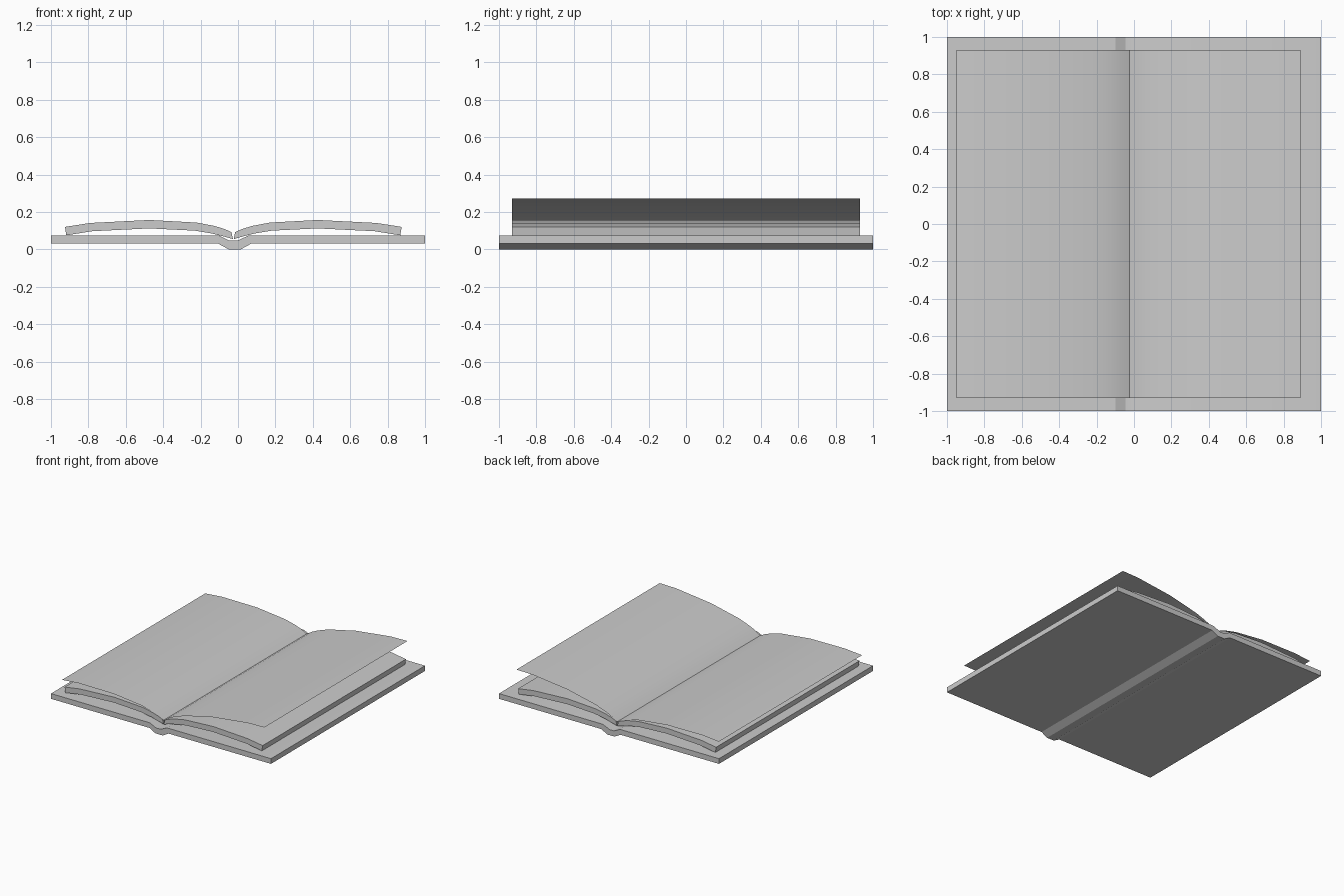
import bpy
import math

if "Cube" in bpy.data.objects:
    bpy.data.objects.remove(bpy.data.objects["Cube"])

SPINE = -0.025


def make(name, verts, faces):
    mesh = bpy.data.meshes.new(name)
    mesh.from_pydata(verts, [], faces)
    mesh.update()
    obj = bpy.data.objects.new(name, mesh)
    bpy.context.collection.objects.link(obj)
    bpy.context.view_layer.objects.active = obj
    bpy.ops.object.select_all(action='DESELECT')
    obj.select_set(True)
    bpy.ops.object.shade_smooth_by_angle(angle=math.radians(25))
    return obj


def slab(name, top, bottom, y):
    """Solid strip between two x-ascending profiles, extruded along y."""
    n = len(top)
    verts = [(x, s * y, z) for s in (-1, 1) for row in (top, bottom) for x, z in row]
    ft, fb, bt, bb = 0, n, 2 * n, 3 * n
    faces = [(ft, bt, bb, fb), (ft + n - 1, fb + n - 1, bb + n - 1, bt + n - 1)]
    for i in range(n - 1):
        j = i + 1
        faces += [(ft + i, ft + j, bt + j, bt + i), (fb + i, bb + i, bb + j, fb + j),
                  (ft + i, fb + i, fb + j, ft + j), (bt + i, bt + j, bb + j, bb + i)]
    return make(name, verts, faces)


def sheet(name, row, y):
    """Zero-thickness page following an x-ascending profile."""
    n = len(row)
    verts = [(x, s * y, z) for s in (-1, 1) for x, z in row]
    return make(name, verts, [(i, i + 1, n + i + 1, n + i) for i in range(n - 1)])


def place(points, side):
    row = [(SPINE + side * d, z) for d, z in points]
    return row if side > 0 else row[::-1]


# Cover with a dipped spine
slab("cover",
     [(-1, .073), (-.10, .073), (-.045, .046), (-.005, .046), (.055, .073), (1, .073)],
     [(-1, .03), (-.105, .03), (-.05, .0), (.015, .0), (.07, .03), (1, .03)], 1.0)

# Page blocks, as distance from the spine and height
arc_top = [(.01, .092), (.045, .108), (.10, .125), (.195, .143), (.45, .157), (.765, .141), (.90, .12)]
arc_low = [(.002, .055), (.055, .07), (.11, .084), (.205, .1), (.45, .112), (.755, .097), (.893, .075)]
for side, label in ((-1, "left"), (1, "right")):
    slab(label + "_page_block", place(arc_top, side), place(arc_low, side), .93)

# Loose pages lifting away from the blocks
loose = [(0, .088)] + arc_top[1:-1] + [(.915, .119)]
for side, label, lift, stretch in ((-1, "left", .058, 1.01), (1, "right", .168, 1.0)):
    row = [(d * stretch, z + lift * d) for d, z in loose]
    sheet(label + "_loose_page", place(row, side), .93)
